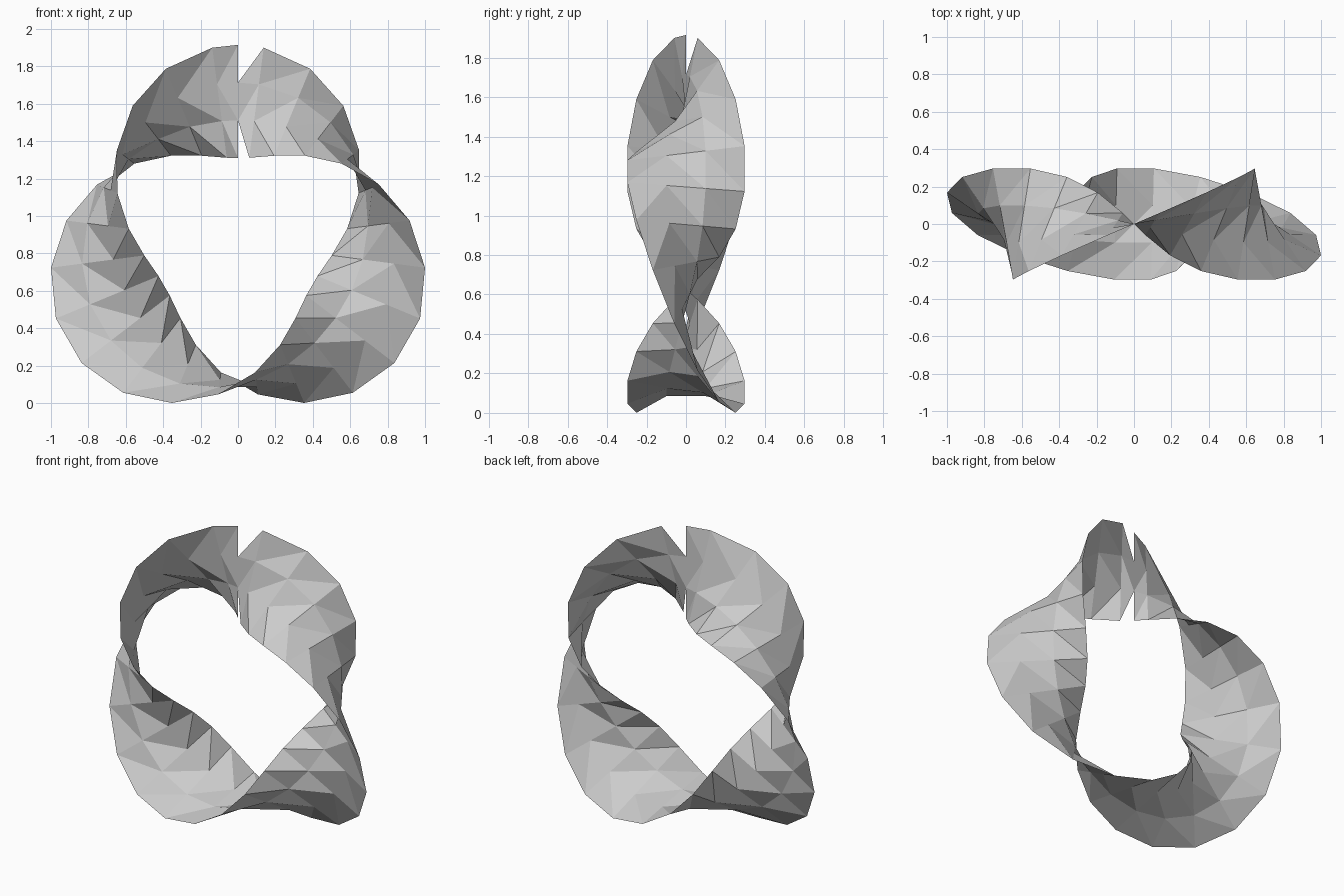
import bpy
import bmesh
from math import sin, cos, radians

cube = bpy.data.objects.get("Cube")
if cube:
    bpy.data.objects.remove(cube, do_unlink=True)

RADIUS, HALF_WIDTH, CENTRE_Z = 0.757, 0.3026, 0.855
STEPS = 24
STEP = 360 / STEPS
# Each row runs along the band: (position across, stagger in steps)
ROWS = [(1, 0.5), (1 / 3, -0.5), (-1 / 3, -0.5), (-1, 0.5)]

grey = bpy.data.materials.new("plain grey")
grey.use_nodes = True
grey.diffuse_color = (0.6, 0.6, 0.6, 1)
grey.node_tree.nodes["Principled BSDF"].inputs["Base Color"].default_value = (0.6, 0.6, 0.6, 1)

bm = bmesh.new()
verts = {}


def point(row, k):
    """Vertex k of a staggered row, held within one full turn."""
    across, stagger = ROWS[row]
    angle = min(max((k + stagger) * STEP, 0), 360)
    key = (row, angle)
    if key not in verts:
        turn = radians(angle)
        twist = 1.5 * turn          # three half twists per turn
        v = across * HALF_WIDTH
        r = RADIUS + v * cos(twist)
        verts[key] = bm.verts.new((r * sin(turn), v * sin(twist), CENTRE_Z + r * cos(turn)))
    return verts[key]


def triangle(*corners):
    if len(set(corners)) == 3:
        bm.faces.new(corners)


# Twisted band, open at the top seam
for k in range(STEPS + 1):
    for row in range(3):
        a, b = point(row, k), point(row, k + 1)
        c, d = point(row + 1, k), point(row + 1, k + 1)
        if row == 0:
            triangle(a, b, d)
            triangle(a, d, c)
        else:
            triangle(a, b, c)
            triangle(b, d, c)

mesh = bpy.data.meshes.new("twisted_band")
bm.to_mesh(mesh)
bm.free()
mesh.materials.append(grey)
band = bpy.data.objects.new("twisted_band", mesh)
bpy.context.scene.collection.objects.link(band)
